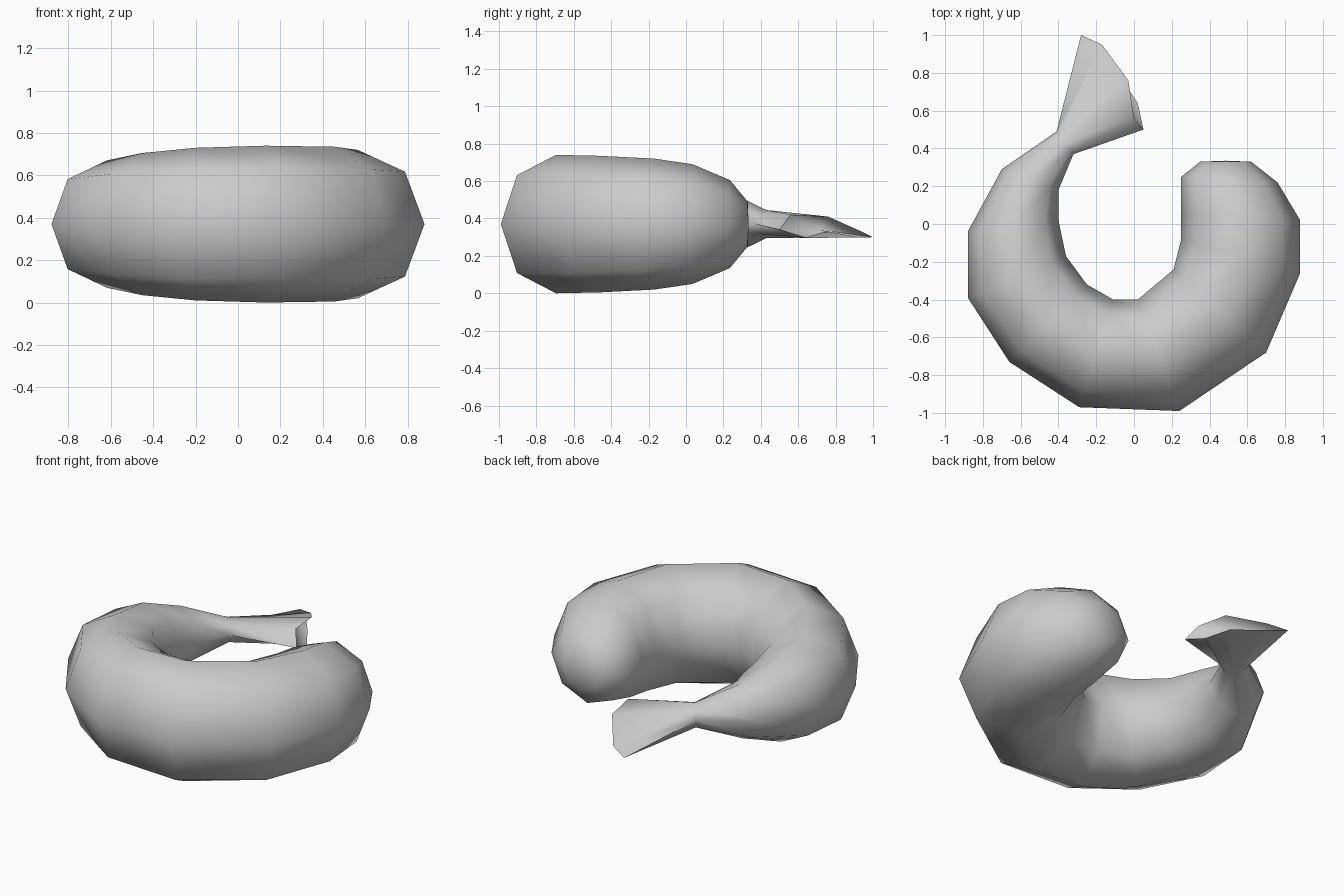
import bpy, bmesh, math
from mathutils import Vector

cube = bpy.data.objects.get("Cube")
if cube:
    bpy.data.objects.remove(cube, do_unlink=True)

MID_Z = 0.37
SIDES = 8

# Body cross-sections, head to tail: outer x y, inner x y, half height
SECTIONS = [
    (0.62, 0.33, 0.35, 0.33, 0.12),
    (0.76, 0.22, 0.25, 0.25, 0.235),
    (0.88, 0.02, 0.25, 0.05, 0.32),
    (0.88, -0.26, 0.25, -0.08, 0.35),
    (0.70, -0.68, 0.21, -0.24, 0.365),
    (0.24, -0.99, 0.02, -0.40, 0.37),
    (-0.29, -0.97, -0.11, -0.40, 0.36),
    (-0.66, -0.73, -0.25, -0.32, 0.335),
    (-0.88, -0.39, -0.36, -0.17, 0.30),
    (-0.88, -0.04, -0.40, 0.02, 0.26),
    (-0.70, 0.29, -0.40, 0.18, 0.17),
    (-0.41, 0.49, -0.32, 0.37, 0.075),
]

# Rim of the tail fan, from the outer tip over the top and back underneath
FAN_RIM = [
    (-0.28, 1.0, 0.30), (-0.17, 0.95, 0.325), (-0.03, 0.76, 0.41),
    (0.0, 0.56, 0.42), (0.05, 0.50, 0.34), (0.02, 0.64, 0.297),
    (-0.06, 0.76, 0.33), (-0.19, 0.93, 0.298),
]


def section(ox, oy, ix, iy, half):
    """Eight-sided ellipse standing between an outer and an inner point."""
    outer, inner = Vector((ox, oy, MID_Z)), Vector((ix, iy, MID_Z))
    centre, arm = (outer + inner) / 2, (outer - inner) / 2
    angles = [math.tau * k / SIDES for k in range(SIDES)]
    return [centre + arm * math.cos(a) + Vector((0, 0, half * math.sin(a))) for a in angles]


def cap(bm, ring, offset):
    """Close a ring with a triangle fan around a shifted centre."""
    centre = sum((v.co for v in ring), Vector()) / len(ring)
    hub = bm.verts.new(centre + Vector(offset))
    for k in range(SIDES):
        bm.faces.new((ring[k], ring[(k + 1) % SIDES], hub))


# Curled body lofted into the tail fan
bm = bmesh.new()
loops = [section(*s) for s in SECTIONS] + [FAN_RIM]
rings = [[bm.verts.new(p) for p in loop] for loop in loops]
for a, b in zip(rings, rings[1:]):
    for k in range(SIDES):
        n = (k + 1) % SIDES
        bm.faces.new((a[k], a[n], b[n], b[k]))
cap(bm, rings[0], (0, 0.005, 0))
cap(bm, rings[-1], (-0.06, -0.05, 0))   # hollow between the tail leaves
bmesh.ops.recalc_face_normals(bm, faces=bm.faces)

mesh = bpy.data.meshes.new("curled_body_and_tail")
bm.to_mesh(mesh)
bm.free()
body = bpy.data.objects.new("curled_body_and_tail", mesh)
bpy.context.collection.objects.link(body)

# Plain grey
grey = bpy.data.materials.new("light_grey")
grey.use_nodes = True
colour = (0.6, 0.6, 0.6, 1)
grey.diffuse_color = colour
grey.node_tree.nodes["Principled BSDF"].inputs["Base Color"].default_value = colour
mesh.materials.append(grey)

bpy.ops.object.select_all(action="DESELECT")
body.select_set(True)
bpy.context.view_layer.objects.active = body
bpy.ops.object.shade_smooth_by_angle(angle=math.radians(75))
